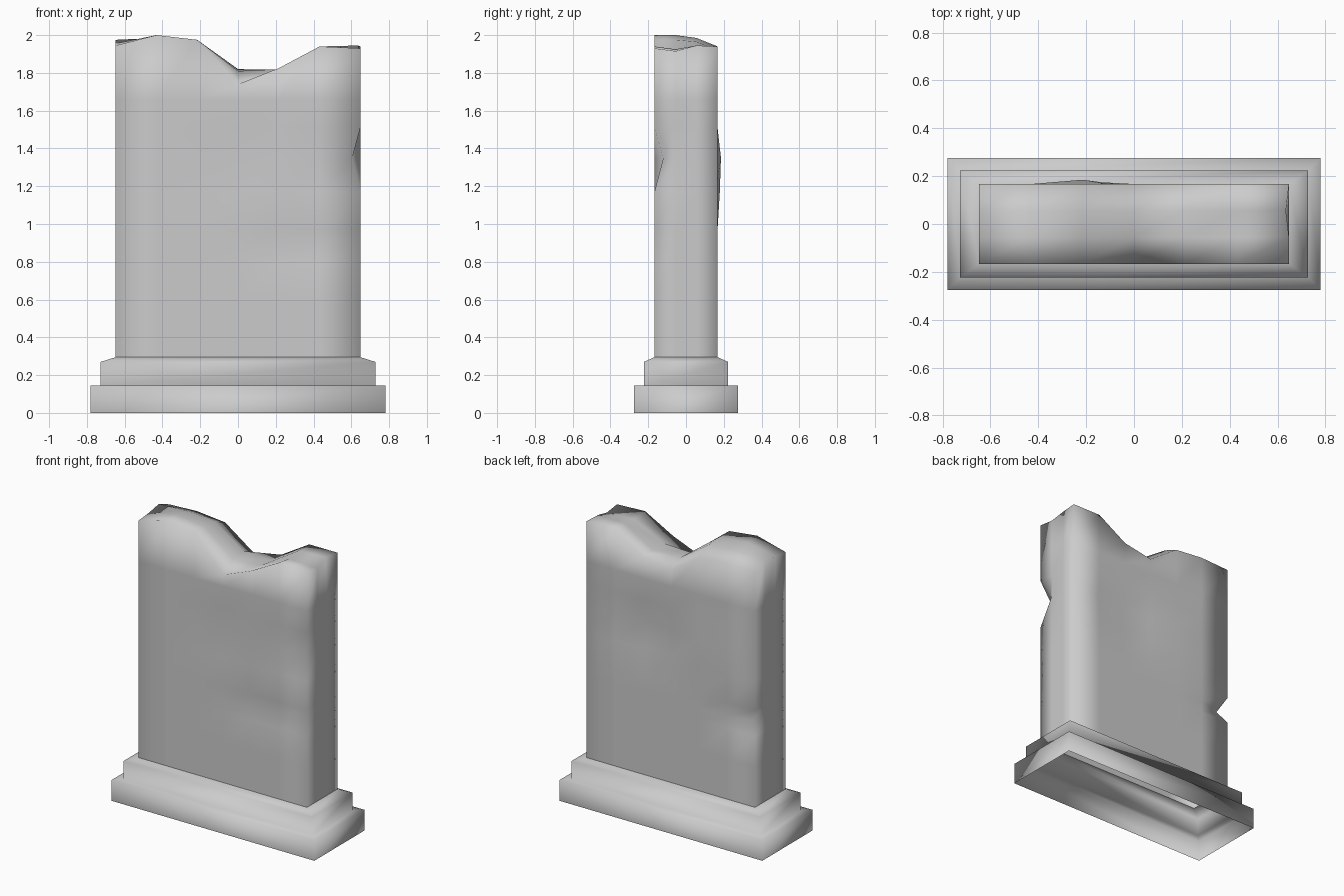
import bpy
import bmesh

cube = bpy.data.objects.get("Cube")
if cube:
    bpy.data.objects.remove(cube, do_unlink=True)

stone = bpy.data.materials.new("grey stone")
stone.use_nodes = True
colour = (0.6, 0.6, 0.6, 1)
stone.diffuse_color = colour
stone.node_tree.nodes["Principled BSDF"].inputs["Base Color"].default_value = colour


def finish(bm, name):
    bmesh.ops.recalc_face_normals(bm, faces=bm.faces)
    for face in bm.faces:
        face.smooth = True
    mesh = bpy.data.meshes.new(name)
    bm.to_mesh(mesh)
    bm.free()
    mesh.materials.append(stone)
    bpy.context.collection.objects.link(bpy.data.objects.new(name, mesh))


# Stepped plinth: rectangular rings joined upward, hollow underneath
bm = bmesh.new()
profile = [(0.78, 0.275, 0), (0.78, 0.275, 0.145), (0.727, 0.223, 0.145),
           (0.727, 0.223, 0.27), (0.648, 0.167, 0.295)]
rings = [[bm.verts.new((sx * x, sy * y, z))
          for sx, sy in ((-1, -1), (1, -1), (1, 1), (-1, 1))]
         for x, y, z in profile]
for low, high in zip(rings, rings[1:]):
    for a in range(4):
        b = (a + 1) % 4
        bm.faces.new((low[a], low[b], high[b], high[a]))
finish(bm, "plinth")

# Weathered slab: heights of the broken top, one row per depth, front first
COLS, ROWS = 6, 3
top = [(1.945, 2.0, 1.975, 1.74, 1.825, 1.94, 1.93),
       (1.955, 2.0, 1.975, 1.81, 1.82, 1.925, 1.915),
       (1.975, 1.985, 1.965, 1.82, 1.815, 1.94, 1.945),
       (1.93, 1.94, 1.92, 1.77, 1.81, 1.94, 1.94)]
levels = [0.295, 0.58, 0.79, 0.87, 0.97, 1.17, 1.35, 1.51, 1.66]
LAST = len(levels)

# Chips and bulges: (column, depth, level) -> sideways shift
chips = {(6, 0, 6): (-0.043, 0.047), (0, 3, 3): (0.05, -0.05),
         (2, 3, 6): (0, 0.018), (2, 3, 5): (0, 0.012),
         (3, 3, 6): (0, -0.02), (4, 3, 6): (0, -0.03), (5, 3, 6): (0, -0.01),
         (3, 3, 5): (0, -0.01), (4, 3, 5): (0, -0.015),
         (3, 0, 6): (0, 0.02), (5, 0, 3): (0, 0.02), (4, 0, 3): (0, 0.012),
         (6, 2, LAST): (-0.013, 0)}

bm = bmesh.new()
cache = {}


def vert(i, j, k):
    if (i, j, k) not in cache:
        dx, dy = chips.get((i, j, k), (0, 0))
        z = top[j][i] if k == LAST else levels[k]
        cache[i, j, k] = bm.verts.new((-0.648 + 0.216 * i + dx,
                                       -0.167 + 0.334 * j / ROWS + dy, z))
    return cache[i, j, k]


# Slab walls
loop = ([(i, 0) for i in range(COLS)] + [(COLS, j) for j in range(ROWS)]
        + [(i, ROWS) for i in range(COLS, 0, -1)]
        + [(0, j) for j in range(ROWS, 0, -1)])
for k in range(LAST):
    for a, b in zip(loop, loop[1:] + loop[:1]):
        bm.faces.new((vert(*a, k), vert(*b, k), vert(*b, k + 1), vert(*a, k + 1)))

# Broken top surface
for i in range(COLS):
    for j in range(ROWS):
        bm.faces.new((vert(i, j, LAST), vert(i + 1, j, LAST),
                      vert(i + 1, j + 1, LAST), vert(i, j + 1, LAST)))
finish(bm, "broken_slab")
